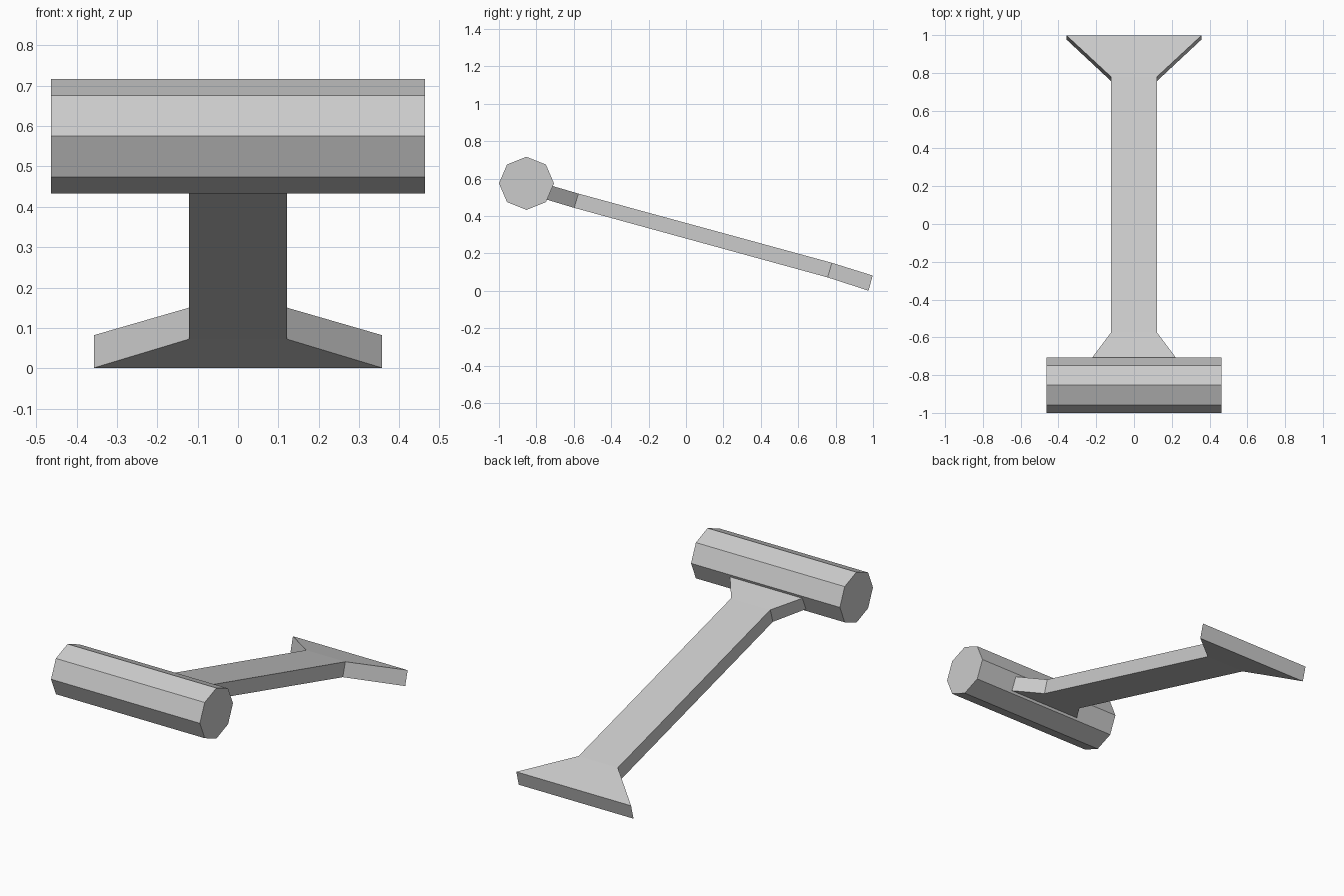
import bpy, bmesh, math

if "Cube" in bpy.data.objects:
    bpy.data.objects.remove(bpy.data.objects["Cube"])

grey = bpy.data.materials.new("plain grey")
grey.diffuse_color = (0.6, 0.6, 0.6, 1)
grey.use_nodes = True
grey.node_tree.nodes["Principled BSDF"].inputs["Base Color"].default_value = grey.diffuse_color


def make_object(name, bm):
    bmesh.ops.recalc_face_normals(bm, faces=bm.faces)
    mesh = bpy.data.meshes.new(name)
    bm.to_mesh(mesh)
    bm.free()
    mesh.materials.append(grey)
    obj = bpy.data.objects.new(name, mesh)
    bpy.context.collection.objects.link(obj)


def loft(name, rings):
    """Skin closed rings of equal length and cap both ends."""
    bm = bmesh.new()
    loops = [[bm.verts.new(p) for p in ring] for ring in rings]
    n = len(loops[0])
    for a, b in zip(loops, loops[1:]):
        for i in range(n):
            j = (i + 1) % n
            bm.faces.new((a[i], a[j], b[j], b[i]))
    bm.faces.new(loops[0])
    bm.faces.new(loops[-1])
    make_object(name, bm)


# Eight-sided crossbar
angles = [i * math.tau / 8 for i in range(8)]
loft("crossbar", [[(x, -0.853 + 0.147 * math.cos(a), 0.575 + 0.142 * math.sin(a))
                   for a in angles] for x in (-0.463, 0.463)])

# Sloping arm, flared at both ends: half width, top (y, z), bottom (y, z)
sections = [
    (0.227, (-0.715, 0.561), (-0.745, 0.488)),
    (0.122, (-0.575, 0.520), (-0.598, 0.444)),
    (0.122, (0.780, 0.150), (0.757, 0.072)),
    (0.357, (0.998, 0.082), (0.976, 0.001)),
]
loft("flared_arm", [[(-w, *top), (w, *top), (w, *low), (-w, *low)]
                    for w, top, low in sections])
